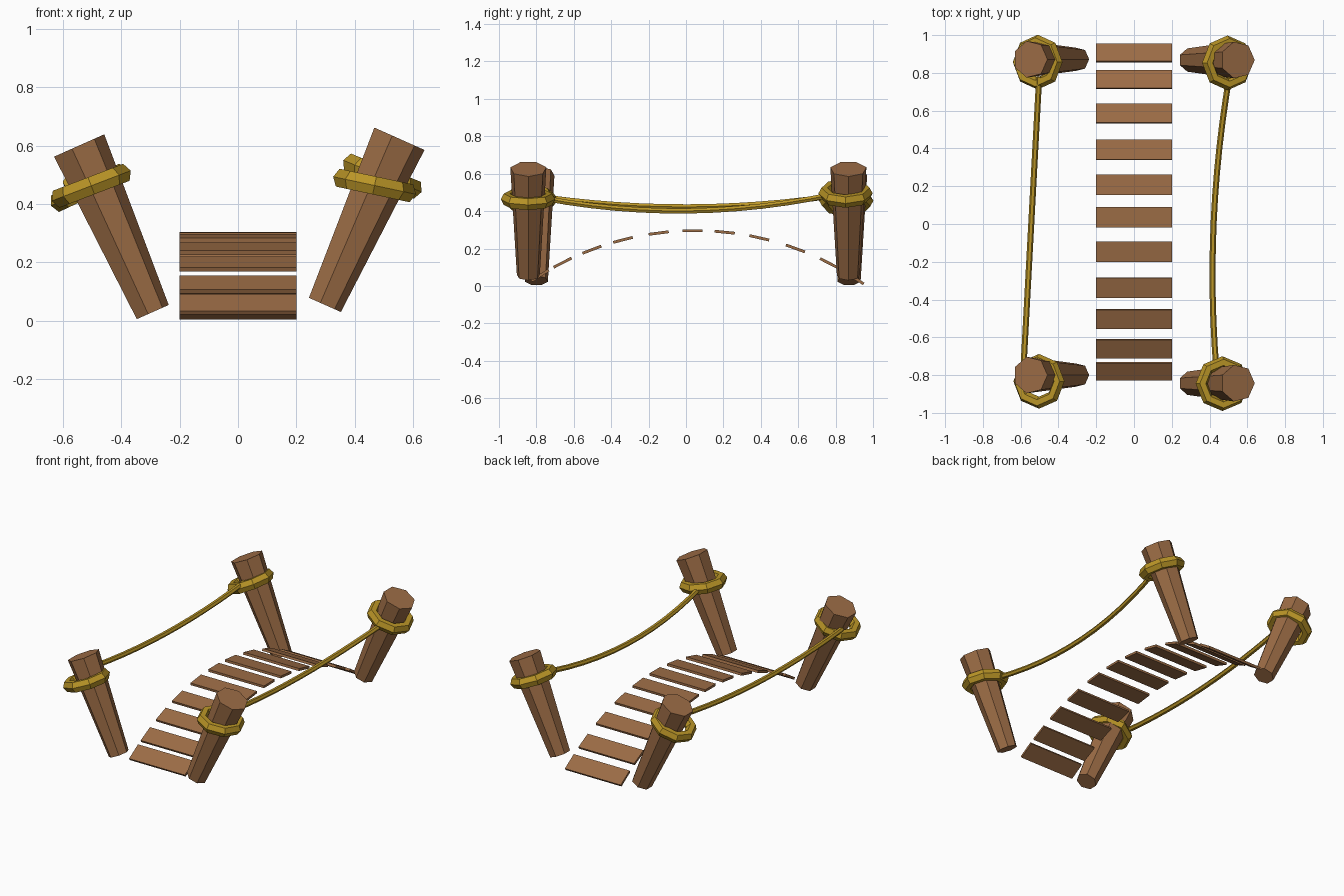
import bpy, bmesh
from math import cos, sin, pi, sqrt, asin, radians
from mathutils import Vector, Matrix

if "Cube" in bpy.data.objects:
    bpy.data.objects.remove(bpy.data.objects["Cube"])


def material(name, col):
    m = bpy.data.materials.new(name)
    m.diffuse_color = (*col, 1)
    m.use_nodes = True
    m.node_tree.nodes["Principled BSDF"].inputs["Base Color"].default_value = m.diffuse_color
    return m


wood = material("wood", (0.33, 0.15, 0.06))
rope_mat = material("rope", (0.49, 0.30, 0.02))


def add_object(name, bm, mat):
    bmesh.ops.recalc_face_normals(bm, faces=bm.faces)
    me = bpy.data.meshes.new(name)
    bm.to_mesh(me)
    bm.free()
    me.materials.append(mat)
    ob = bpy.data.objects.new(name, me)
    bpy.context.collection.objects.link(ob)
    return ob


def skin(name, rings, mat, closed=False):
    """Join equal-sized loops of points into a tube, capped unless closed."""
    bm = bmesh.new()
    loops = [[bm.verts.new(p) for p in r] for r in rings]
    n = len(loops[0])
    for a, b in zip(loops, loops[1:] + (loops[:1] if closed else [])):
        for i in range(n):
            j = (i + 1) % n
            bm.faces.new((a[i], a[j], b[j], b[i]))
    if not closed:
        bm.faces.new(loops[0])
        bm.faces.new(loops[-1])
    return add_object(name, bm, mat)


def post(name, side, y, z):
    # seven-sided tapered post leaning outward
    m = Matrix.Translation((side * 0.295, y, z)) @ Matrix.Rotation(side * radians(24), 4, 'Y')
    rings = [[m @ Vector((r * cos(2 * pi * i / 7), r * sin(2 * pi * i / 7), h)) for i in range(7)]
             for r, h in ((0.063, 0), (0.099, 0.624))]
    skin(name, rings, wood)


def rope_ring(name, centre, tilt):
    # eight-sided rope loop around a post
    m = Matrix.Translation(centre) @ Matrix.Rotation(radians(tilt), 4, 'Y')
    rings = []
    for k in range(8):
        a = 2 * pi * k / 8
        ring = []
        for i in range(6):
            t = 2 * pi * i / 6
            r = 0.113 + 0.032 * cos(t)
            ring.append(m @ Vector((r * cos(a), r * sin(a), 0.036 * sin(t))))
        rings.append(ring)
    skin(name, rings, rope_mat, closed=True)


def hand_rope(name, a, b, sag, steps=12, r=0.016):
    # sagging six-sided rope between two rings
    a, b, sag = Vector(a), Vector(b), Vector(sag)
    rings = []
    for k in range(steps + 1):
        t = k / steps
        p = a.lerp(b, t) + sag * (4 * t * (1 - t))
        d = (b - a + sag * (4 - 8 * t)).normalized()
        u = d.cross(Vector((0, 0, 1))).normalized()
        v = u.cross(d)
        rings.append([p + r * (u * cos(2 * pi * i / 6) + v * sin(2 * pi * i / 6)) for i in range(6)])
    skin(name, rings, rope_mat)


# posts
post("front_left_post", -1, -0.80, 0.028)
post("back_left_post", -1, 0.872, 0.028)
post("front_right_post", 1, -0.843, 0.055)
post("back_right_post", 1, 0.868, 0.055)

# rope rings
rope_ring("front_left_rope_ring", (-0.503, -0.833, 0.462), -21)
rope_ring("back_left_rope_ring", (-0.51, 0.857, 0.455), -25)
rope_ring("front_right_rope_ring", (0.468, -0.845, 0.463), 12)
rope_ring("back_right_rope_ring", (0.495, 0.853, 0.495), 22)

# hand ropes
hand_rope("left_hand_rope", (-0.585, -0.76, 0.475), (-0.502, 0.78, 0.48), (0, 0, -0.055))
hand_rope("right_hand_rope", (0.436, -0.77, 0.47), (0.508, 0.80, 0.492), (-0.05, 0, -0.08))

# planks along an arched walkway
ARC_R, PEAK_Y, PEAK_Z = 1.56, 0.05, 0.295
plank_y = [-0.78, -0.66, -0.503, -0.337, -0.146, 0.035, 0.207, 0.392, 0.585, 0.765, 0.905]
for n, y in enumerate(plank_y):
    d = y - PEAK_Y
    z = PEAK_Z - ARC_R + sqrt(ARC_R ** 2 - d ** 2)
    bm = bmesh.new()
    bmesh.ops.create_cube(bm, size=1, matrix=Matrix.Translation((0, y, z))
                          @ Matrix.Rotation(-asin(d / ARC_R), 4, 'X')
                          @ Matrix.Diagonal((0.4, 0.108, 0.015, 1)))
    add_object(f"plank_{n + 1}", bm, wood)
